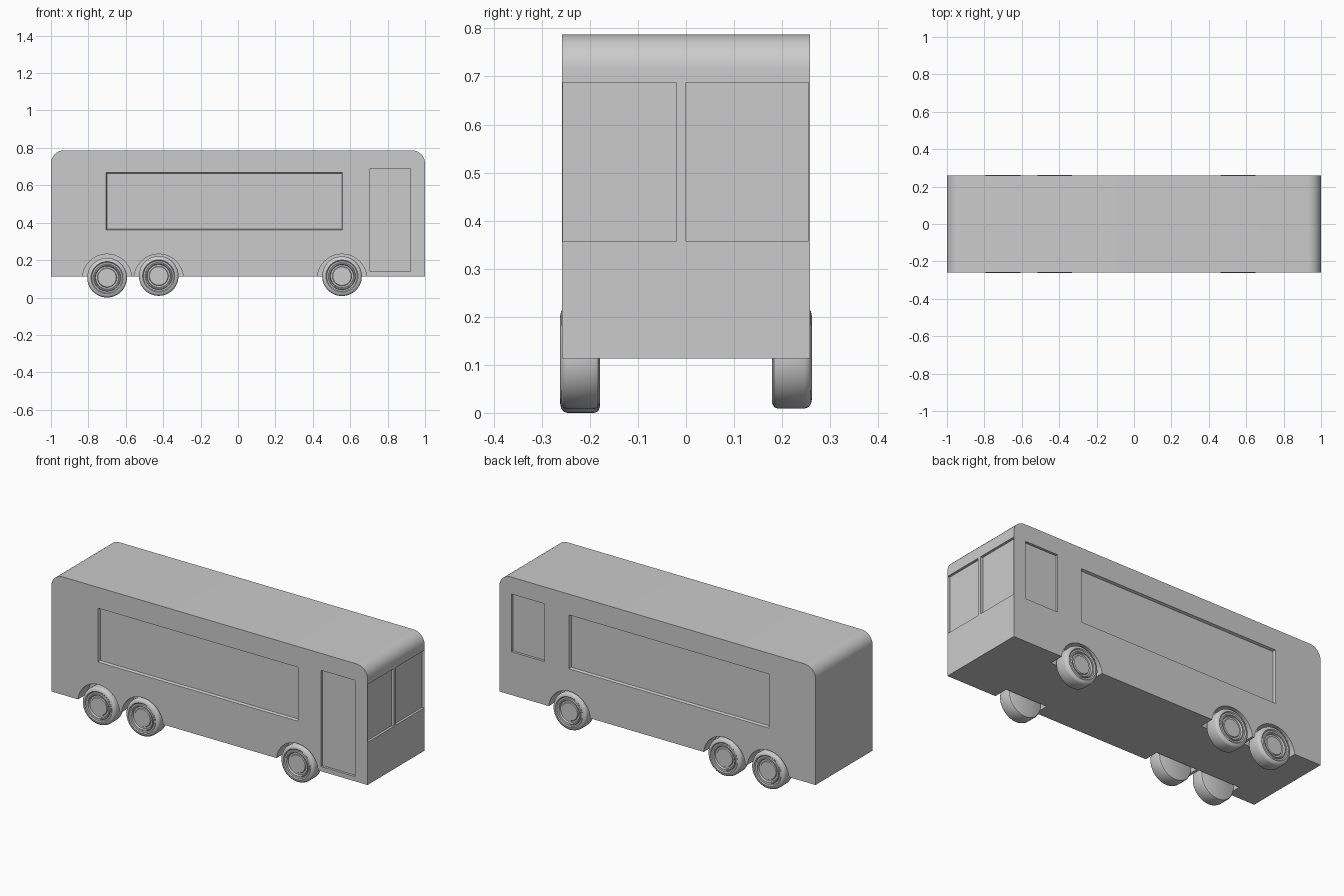
import bpy, bmesh, math
from mathutils import Matrix, Vector

if "Cube" in bpy.data.objects:
    bpy.data.objects.remove(bpy.data.objects["Cube"])

W, ZB, ZT, R = 0.258, 0.113, 0.787, 0.07


def make_object(name, bm):
    bmesh.ops.recalc_face_normals(bm, faces=bm.faces)
    me = bpy.data.meshes.new(name)
    bm.to_mesh(me)
    bm.free()
    ob = bpy.data.objects.new(name, me)
    bpy.context.collection.objects.link(ob)
    return ob


def smooth(ob, angle=30):
    bpy.ops.object.select_all(action='DESELECT')
    ob.select_set(True)
    bpy.context.view_layer.objects.active = ob
    bpy.ops.object.shade_smooth_by_angle(angle=math.radians(angle))


# Body: side profile with rounded roof corners, extruded across the width
bm = bmesh.new()
profile = [(-1, ZB), (1, ZB)]
for cx, start in ((1 - R, 0), (-1 + R, 90)):
    for i in range(9):
        a = math.radians(start + 90 * i / 8)
        profile.append((cx + R * math.cos(a), ZT - R + R * math.sin(a)))
face = bm.faces.new([bm.verts.new((x, -W, z)) for x, z in profile])
ext = bmesh.ops.extrude_face_region(bm, geom=[face])
bmesh.ops.translate(bm, vec=(0, 2 * W, 0),
                    verts=[v for v in ext['geom'] if isinstance(v, bmesh.types.BMVert)])
body = make_object("bus_body", bm)

# Cutters for recessed panels and wheel wells
cut = bmesh.new()


def box(x0, x1, y0, y1, z0, z1):
    m = Matrix.Translation(((x0 + x1) / 2, (y0 + y1) / 2, (z0 + z1) / 2)) @ \
        Matrix.Diagonal((x1 - x0, y1 - y0, z1 - z0, 1))
    return bmesh.ops.create_cube(cut, size=1, matrix=m)['verts']


def side_panel(side, x0, x1, z0, z1, depth=0.014, taper=0.0):
    inner, outer = side * (W - depth), side * (W + depth)
    for v in box(x0, x1, min(inner, outer), max(inner, outer), z0, z1):
        t = taper if abs(v.co.y) < W else -taper
        v.co.x += t if v.co.x < (x0 + x1) / 2 else -t
        v.co.z += t if v.co.z < (z0 + z1) / 2 else -t


for s in (-1, 1):
    side_panel(s, -0.705, 0.56, 0.36, 0.668, taper=0.005)      # long side window
side_panel(-1, 0.706, 0.921, 0.14, 0.69)                       # door
side_panel(1, 0.714, 0.924, 0.36, 0.69)                        # driver window
box(0.986, 1.02, -0.256, -0.021, 0.357, 0.687)                 # windscreen halves
box(0.986, 1.02, 0.0, 0.255, 0.358, 0.687)

wheels = [(-0.70, 0.106), (-0.424, 0.115), (0.556, 0.114)]
for x, z in wheels:
    for s in (-1, 1):
        bmesh.ops.create_cone(cut, cap_ends=True, segments=48, radius1=0.132, radius2=0.132,
                              depth=0.12, matrix=Matrix.Translation((x, s * (W - 0.025), 0.1))
                              @ Matrix.Rotation(math.pi / 2, 4, 'X'))
cutter = make_object("recess_cutter", cut)
cutter.hide_render = True

mod = body.modifiers.new("recesses", 'BOOLEAN')
mod.operation, mod.solver, mod.object = 'DIFFERENCE', 'EXACT', cutter
bpy.context.view_layer.objects.active = body
body.select_set(True)
bpy.ops.object.modifier_apply(modifier=mod.name)
bpy.data.objects.remove(cutter, do_unlink=True)
smooth(body)

# Wheels: lathed tyre, rim and hub (radius, distance outward)
section = [(0, 0), (0.094, 0), (0.103, 0.004), (0.106, 0.012), (0.106, 0.068), (0.103, 0.076),
           (0.096, 0.081), (0.086, 0.083), (0.081, 0.078), (0.073, 0.078), (0.070, 0.083),
           (0.065, 0.083), (0.061, 0.073), (0.052, 0.073), (0.049, 0.078), (0, 0.078)]


def wheel(name, x, z, side):
    bm = bmesh.new()
    verts = [bm.verts.new((r, side * (0.179 + d), 0)) for r, d in section]
    edges = [bm.edges.new(p) for p in zip(verts, verts[1:])]
    bmesh.ops.spin(bm, geom=verts + edges, cent=(0, 0, 0), axis=(0, 1, 0),
                   angle=2 * math.pi, steps=48, use_merge=False)
    bmesh.ops.remove_doubles(bm, verts=bm.verts, dist=1e-5)
    ob = make_object(name, bm)
    ob.location = Vector((x, 0, z if side < 0 else 0.115))
    smooth(ob, 35)


for label, (x, z) in zip(("rear", "middle", "front"), wheels):
    wheel(label + "_wheel_near", x, z, -1)
    wheel(label + "_wheel_far", x, z, 1)
